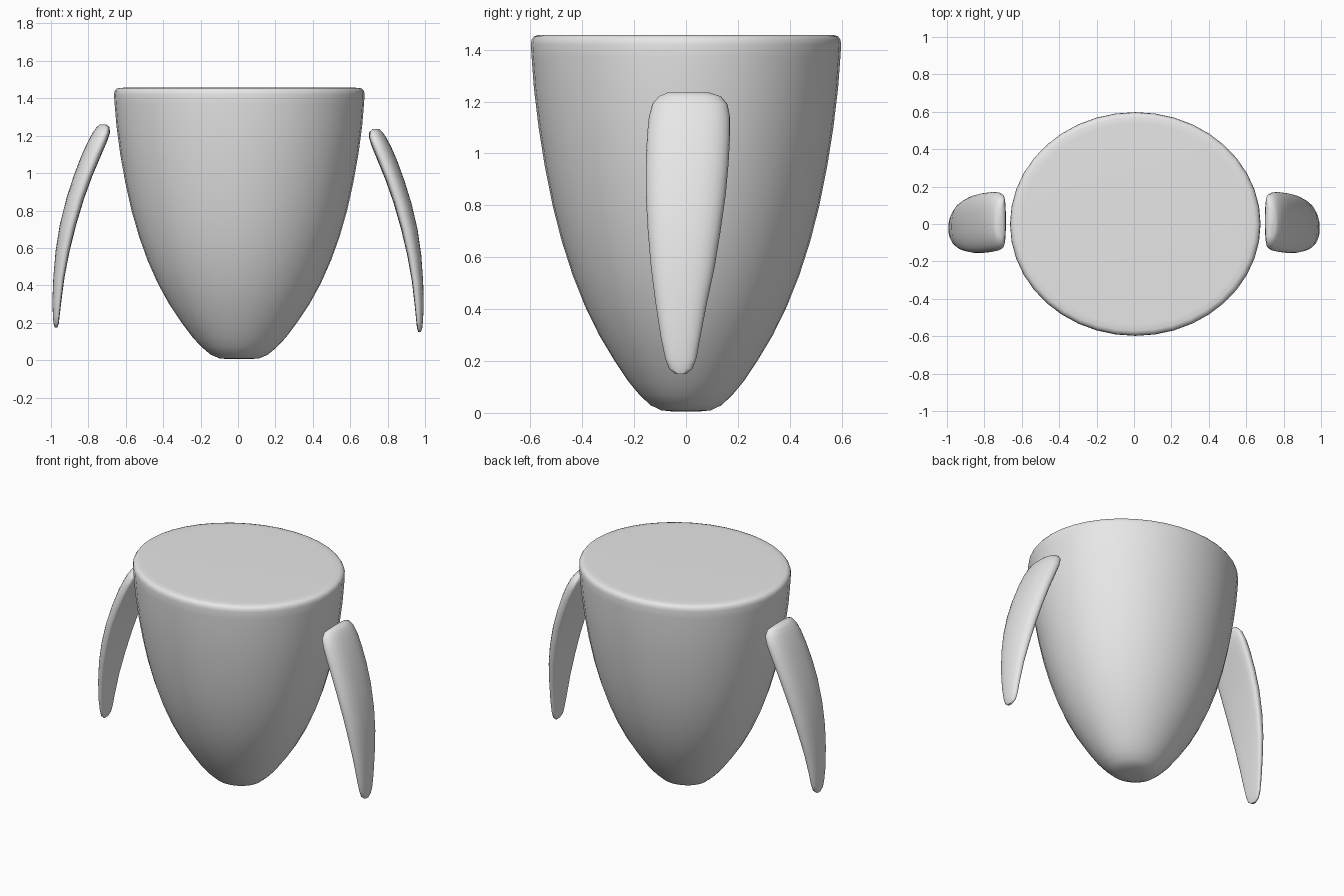
import bpy, bmesh, math

cube = bpy.data.objects.get("Cube")
if cube:
    bpy.data.objects.remove(cube, do_unlink=True)

GREY = (0.8, 0.8, 0.8, 1.0)
grey = bpy.data.materials.new("plain grey")
grey.use_nodes = True
grey.diffuse_color = GREY
grey.node_tree.nodes["Principled BSDF"].inputs["Base Color"].default_value = GREY


def loft(name, rings):
    """Skin a list of closed rings and cap both ends."""
    bm = bmesh.new()
    loops = [[bm.verts.new(p) for p in ring] for ring in rings]
    n = len(loops[0])
    for a, b in zip(loops, loops[1:]):
        for i in range(n):
            j = (i + 1) % n
            bm.faces.new((a[i], a[j], b[j], b[i]))
    bm.faces.new(loops[0])
    bm.faces.new(loops[-1])
    bmesh.ops.recalc_face_normals(bm, faces=bm.faces)
    mesh = bpy.data.meshes.new(name)
    bm.to_mesh(mesh)
    bm.free()
    mesh.materials.append(grey)
    obj = bpy.data.objects.new(name, mesh)
    bpy.context.collection.objects.link(obj)
    bpy.ops.object.select_all(action="DESELECT")
    obj.select_set(True)
    bpy.context.view_layer.objects.active = obj
    bpy.ops.object.shade_smooth_by_angle(angle=math.radians(60))
    return obj


def circle(n):
    return [(math.cos(2 * math.pi * i / n), math.sin(2 * math.pi * i / n)) for i in range(n)]


def spow(v, e):
    return math.copysign(abs(v) ** e, v)


# Body: elliptical bowl, profile as (fraction of full radius, height)
body_profile = [(0.08, 0.005), (0.16, 0.01), (0.23, 0.03), (0.30, 0.07), (0.37, 0.12),
                (0.46, 0.2), (0.56, 0.3), (0.65, 0.41), (0.73, 0.53), (0.80, 0.66),
                (0.86, 0.8), (0.91, 0.95), (0.95, 1.1), (0.98, 1.25), (0.995, 1.37),
                (1.0, 1.42), (0.995, 1.438), (0.98, 1.451), (0.955, 1.456), (0.9, 1.457)]
loft("body", [[(0.007 + 0.67 * r * c, 0.598 * r * s, z) for c, s in circle(40)]
              for r, z in body_profile])

# Arm stations: height, back and front limits in y, inner and outer x
arm_stations = [(0.15, -0.04, 0.0, 0.964, 0.978),
                (0.17, -0.065, 0.025, 0.957, 0.985),
                (0.21, -0.08, 0.04, 0.953, 0.989),
                (0.29, -0.097, 0.055, 0.945, 0.993),
                (0.42, -0.117, 0.08, 0.93, 0.99),
                (0.56, -0.135, 0.11, 0.905, 0.98),
                (0.70, -0.147, 0.133, 0.872, 0.96),
                (0.84, -0.155, 0.153, 0.832, 0.927),
                (0.96, -0.155, 0.164, 0.79, 0.89),
                (1.07, -0.15, 0.17, 0.745, 0.85),
                (1.14, -0.143, 0.17, 0.716, 0.819),
                (1.19, -0.13, 0.16, 0.70, 0.793),
                (1.22, -0.105, 0.135, 0.702, 0.772),
                (1.235, -0.07, 0.09, 0.72, 0.755)]


def arm_ring(station):
    """Flat inner side, domed outer side."""
    z, y0, y1, x0, x1 = station
    edge = x0 + 0.32 * (x1 - x0)
    ring = []
    for c, s in circle(28):
        y = (y0 + y1) / 2 + (y1 - y0) / 2 * spow(c, 0.8)
        x = edge + ((x1 - edge) * s if s > 0 else (edge - x0) * spow(s, 0.5))
        ring.append((x, y, z))
    return ring


rings = [arm_ring(s) for s in arm_stations]
loft("left_arm", rings)
# The opposite arm sits slightly higher and further out
loft("right_arm", [[(-x - 0.004 + 0.016 * z, y, z + 0.025) for x, y, z in ring] for ring in rings])
